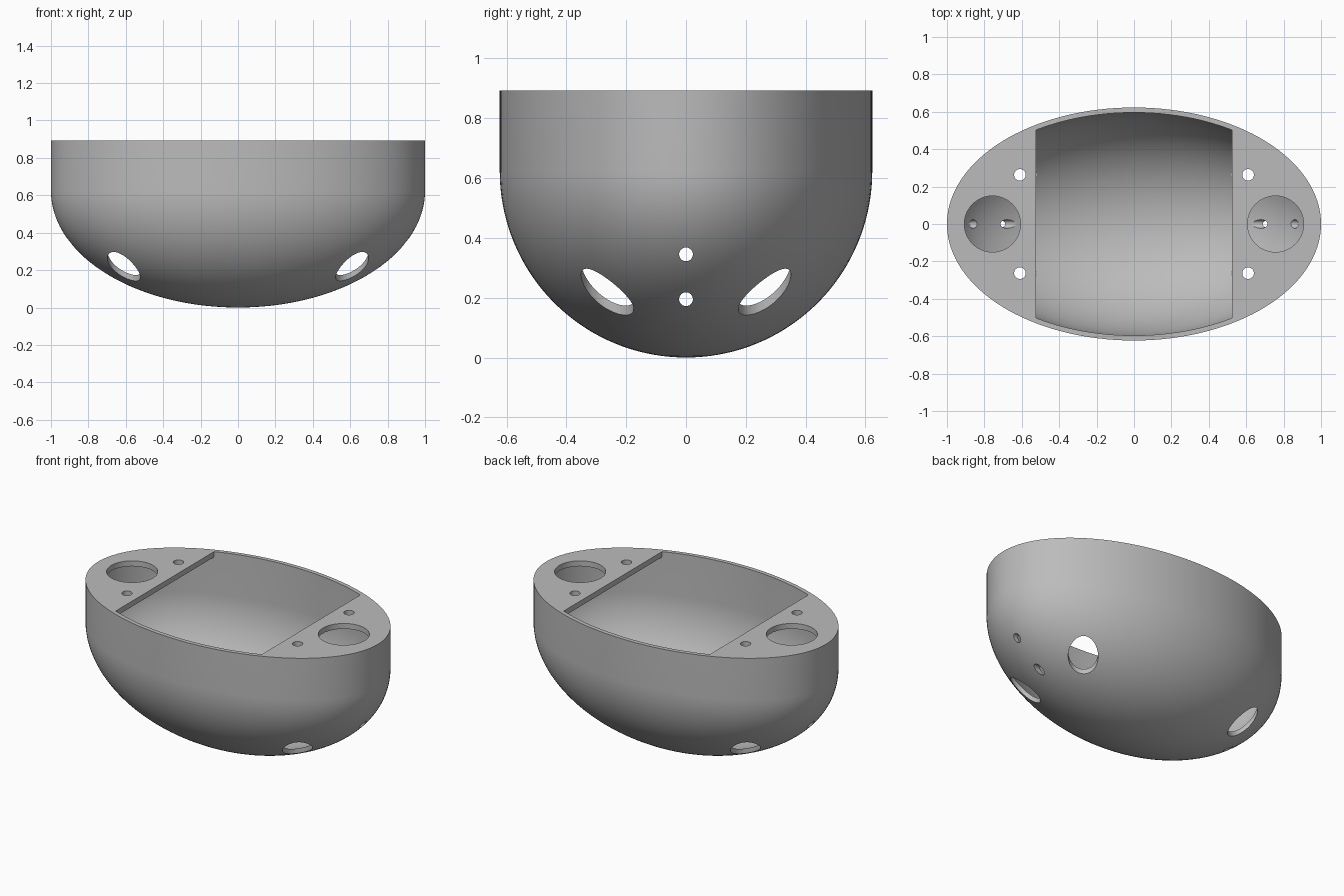
import bpy, bmesh, math
from mathutils import Matrix, Vector

cube = bpy.data.objects.get("Cube")
if cube:
    bpy.data.objects.remove(cube)

LENGTH, WIDTH, HEIGHT = 1.0, 0.623, 0.893   # half length, half width, full height
WALL, PLATE, OPENING = 0.027, 0.035, 0.523  # wall, end plate thickness, half opening


def add_object(name, bm):
    bmesh.ops.recalc_face_normals(bm, faces=bm.faces)
    mesh = bpy.data.meshes.new(name)
    bm.to_mesh(mesh)
    bm.free()
    obj = bpy.data.objects.new(name, mesh)
    bpy.context.collection.objects.link(obj)
    return obj


def bowl(name, a, b, top, segments=128, rings=36):
    """Half ellipsoid with a straight oval wall rising to the given height."""
    bm = bmesh.new()
    levels = [(math.sin(t), WIDTH - b * math.cos(t))
              for t in (math.pi / 2 * i / rings for i in range(1, rings + 1))]
    levels.append((1, top))
    loops = []
    for r, z in levels:
        loops.append([bm.verts.new((a * r * math.cos(u), b * r * math.sin(u), z))
                      for u in (math.tau * k / segments for k in range(segments))])
    pole = bm.verts.new((0, 0, WIDTH - b))
    for k in range(segments):
        n = (k + 1) % segments
        bm.faces.new((pole, loops[0][n], loops[0][k]))
        for low, high in zip(loops, loops[1:]):
            bm.faces.new((low[k], low[n], high[n], high[k]))
    bm.faces.new(loops[-1])
    return add_object(name, bm)


def cylinder(center, radius, depth, axis="Z"):
    bm = bmesh.new()
    turn = Matrix.Rotation(math.pi / 2, 4, "Y") if axis == "X" else Matrix()
    bmesh.ops.create_cone(bm, cap_ends=True, segments=48, radius1=radius, radius2=radius,
                          depth=depth, matrix=Matrix.Translation(Vector(center)) @ turn)
    return add_object("hole_cutter", bm)


def box(center, size):
    bm = bmesh.new()
    bmesh.ops.create_cube(bm, size=1, matrix=Matrix.Translation(Vector(center))
                          @ Matrix.Diagonal((*size, 1)))
    return add_object("ledge_cutter", bm)


def cut(target, cutter):
    cutter.hide_render = True
    mod = target.modifiers.new("cut", "BOOLEAN")
    mod.operation, mod.solver, mod.object = "DIFFERENCE", "EXACT", cutter
    bpy.context.view_layer.objects.active = target
    bpy.ops.object.modifier_apply(modifier=mod.name)
    bpy.data.objects.remove(cutter)


# Hollow, leaving a thin plate over each end
shell = bowl("oval_shell", LENGTH, WIDTH, HEIGHT)
cavity = bowl("cavity_cutter", LENGTH - WALL, WIDTH - WALL, HEIGHT + 0.2)
for side in (-1, 1):
    cut(cavity, box((side * (OPENING + 0.5), 0, HEIGHT - PLATE + 0.5), (1, 2, 1)))
cut(shell, cavity)

# Round ports and screw holes in the plates, wide access holes in the floor below
for side in (-1, 1):
    cut(shell, cylinder((side * 0.757, 0, HEIGHT), 0.15, 0.2))
    for end in (-1, 1):
        x, y = side * 0.61, end * 0.263
        cut(shell, cylinder((x, y, HEIGHT), 0.031, 0.2))
        cut(shell, cylinder((x, y, 0.2), 0.088, 0.6))

# Cable holes running lengthwise through both ends
for z in (0.345, 0.195):
    cut(shell, cylinder((0, 0, z), 0.023, 2.4, "X"))

# Plain grey finish
grey = bpy.data.materials.new("matte_grey")
grey.use_nodes = True
colour = (0.5, 0.5, 0.5, 1)
grey.diffuse_color = colour
grey.node_tree.nodes["Principled BSDF"].inputs["Base Color"].default_value = colour
shell.data.materials.clear()
shell.data.materials.append(grey)

bpy.ops.object.select_all(action="DESELECT")
shell.select_set(True)
bpy.context.view_layer.objects.active = shell
bpy.ops.object.shade_smooth_by_angle(angle=math.radians(30))
